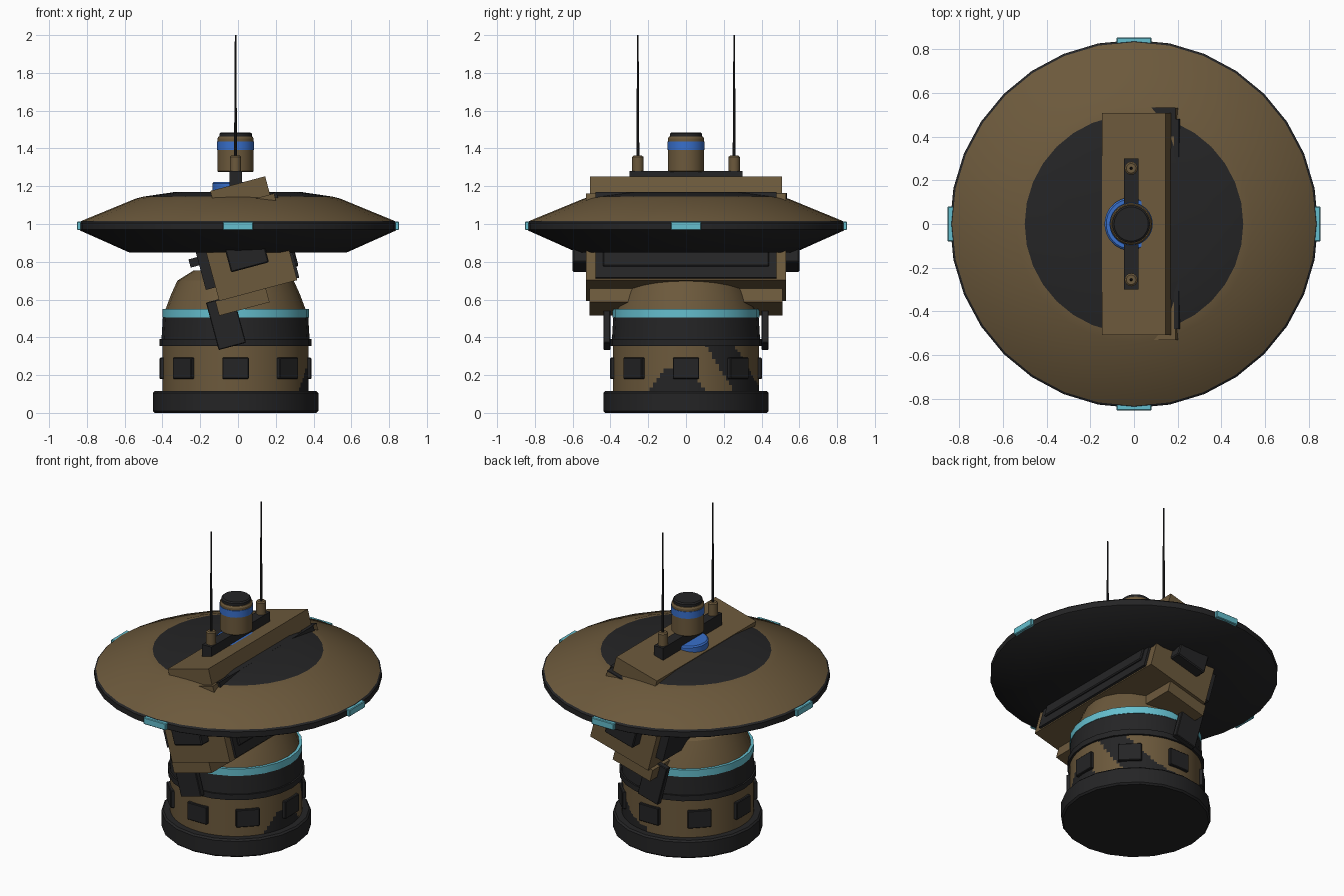
import bpy, bmesh, math
from mathutils import Matrix, Vector

if "Cube" in bpy.data.objects:
    bpy.data.objects.remove(bpy.data.objects["Cube"], do_unlink=True)


def material(name, rgb):
    m = bpy.data.materials.new(name)
    m.use_nodes = True
    m.diffuse_color = (*rgb, 1)
    bsdf = m.node_tree.nodes["Principled BSDF"]
    bsdf.inputs["Base Color"].default_value = (*rgb, 1)
    bsdf.inputs["Roughness"].default_value = 0.7
    return m


BROWN = material("olive brown", (0.15, 0.1, 0.045))
BLACK = material("matte black", (0.018, 0.018, 0.019))
CYAN = material("light cyan", (0.13, 0.52, 0.62))
BLUE = material("signal blue", (0.04, 0.16, 0.6))
AXIS = -0.013                      # x of the turret and mast axis
TILT = Matrix.Translation((0, 0, 0.8)) @ Matrix.Rotation(-math.radians(15), 4, 'Y')


def finish(name, bm, mats):
    bmesh.ops.recalc_face_normals(bm, faces=bm.faces)
    for f in bm.faces:
        f.smooth = True
    me = bpy.data.meshes.new(name)
    bm.to_mesh(me)
    bm.free()
    for m in mats:
        me.materials.append(m)
    me.set_sharp_from_angle(angle=math.radians(28))
    ob = bpy.data.objects.new(name, me)
    bpy.context.collection.objects.link(ob)
    return ob


def lathe(name, profile, mats, sides=32, x=AXIS, y=0, bands=None, rule=None):
    """Turn a (radius, z) profile; bands gives a material index per strip."""
    bm = bmesh.new()
    rings = []
    for r, z in profile:
        rings.append([bm.verts.new((x + r * math.cos(i * math.tau / sides),
                                    y + r * math.sin(i * math.tau / sides), z))
                      for i in range(sides)])
    for k, (a, b) in enumerate(zip(rings, rings[1:])):
        for i in range(sides):
            j = (i + 1) % sides
            f = bm.faces.new((a[i], a[j], b[j], b[i]))
            f.material_index = bands[k] if bands else 0
            if rule and rule(f.calc_center_median()):
                f.material_index = 1
    bm.faces.new(rings[0][::-1]).material_index = bands[0] if bands else 0
    bm.faces.new(rings[-1]).material_index = bands[-1] if bands else 0
    return finish(name, bm, mats)


def box(name, xs, ys, zs, mat, matrix=Matrix(), bevel=0.0):
    """Box between the given limits, placed by a matrix."""
    bm = bmesh.new()
    bmesh.ops.create_cube(bm, size=1)
    for v in bm.verts:
        v.co = Vector([(a + b) / 2 + c * (b - a) for c, (a, b) in zip(v.co, (xs, ys, zs))])
    if bevel:
        bmesh.ops.bevel(bm, geom=bm.edges[:], offset=bevel, segments=1, affect='EDGES')
    bm.transform(matrix)
    return finish(name, bm, [mat])


def both_ends(name, xs, ys, zs, mat, matrix=Matrix(), bevel=0.0):
    box(name + "_front", xs, (-ys[1], -ys[0]), zs, mat, matrix, bevel)
    box(name + "_back", xs, ys, zs, mat, matrix, bevel)


def camouflage(p):
    """Two dark patches painted on the left side of the drum."""
    if p.x < 0:
        return False
    low = p.z < 0.24 and abs(p.y + 0.045) < 0.15 - 0.75 * (p.z - 0.12)
    high = abs(p.y - 0.18 - 0.6 * (0.36 - p.z)) < 0.075
    return low or high


# Turret base and drum
lathe("base_ring", [(0.428, 0), (0.438, 0.01), (0.438, 0.105), (0.428, 0.115)], [BLACK], 20)
rows = [(0.387, 0.11 + 0.0125 * k) for k in range(21)]
lathe("drum", rows, [BROWN, BLACK], 120, rule=camouflage)
lathe("drum_collar", [(0.402, 0.355), (0.402, 0.39), (0.392, 0.39), (0.385, 0.505)], [BLACK], 24)
lathe("light_band", [(0.388, 0.505), (0.388, 0.55)], [CYAN], 24)
lathe("shoulder", [(0.372, 0.545), (0.34, 0.63), (0.308, 0.7), (0.22, 0.755)], [BROWN], 24)
for i in range(8):
    spin = Matrix.Translation((AXIS, 0, 0)) @ Matrix.Rotation(i * math.tau / 8, 4, 'Z')
    box(f"drum_panel_{i + 1}", (0.36, 0.402), (-0.07, 0.07), (0.18, 0.292), BLACK, spin, 0.004)

# Large dish
lathe("dish", [(0.577, 0.85), (0.835, 0.965), (0.842, 0.97), (0.842, 1.005), (0.832, 1.015),
               (0.54, 1.135), (0.5, 1.145), (0.33, 1.17)],
      [BROWN, BLACK], 32, 0, bands=[1, 1, 1, 1, 0, 0, 1])
for i in range(4):
    spin = Matrix.Rotation(i * math.tau / 4, 4, 'Z')
    box(f"rim_light_{i + 1}", (0.8, 0.853), (-0.08, 0.08), (0.968, 1.012), CYAN, spin, 0.004)

# Tilted housing passing through the dish
box("housing", (-0.15, 0.278), (-0.53, 0.53), (-0.175, 0.3), BROWN, TILT)
box("left_panel", (0.27, 0.292), (-0.48, 0.48), (-0.165, 0.305), BLACK, TILT)
box("left_panel_frame", (0.28, 0.304), (-0.44, 0.44), (-0.105, 0.2), BLACK, TILT, 0.006)
box("right_panel", (-0.203, -0.14), (-0.48, 0.48), (-0.1, 0.2), BLACK, TILT)
box("right_panel_rail", (-0.25, -0.19), (-0.3, 0.3), (0.035, 0.08), BLACK, TILT)
box("housing_dark_patch", (0.1, 0.277), (0.4, 0.534), (0.296, 0.303), BLACK, TILT)
both_ends("end_plug", (-0.05, 0.158), (0.52, 0.6), (-0.045, 0.12), BLACK, TILT, 0.006)
box("lower_slab", (-0.17, 0.106), (-0.51, 0.51), (-0.25, -0.17), BROWN, TILT)
both_ends("side_leg", (-0.22, -0.07), (0.4, 0.437), (-0.425, -0.165), BLACK, TILT, 0.004)
box("top_beam", (-0.045, 0.256), (-0.507, 0.507), (0.3, 0.4), BROWN, TILT)

# Mast head on the beam
lathe("mast_foot", [(0.122, 1.15), (0.122, 1.215), (0.114, 1.223)], [BLUE], 32)
box("antenna_bar", (AXIS - 0.033, AXIS + 0.033), (-0.3, 0.3), (1.19, 1.28), BLACK)
lathe("sensor_head", [(0.09, 1.275), (0.096, 1.281), (0.096, 1.452), (0.09, 1.462)], [BROWN], 32)
lathe("sensor_band", [(0.099, 1.393), (0.099, 1.437)], [BLUE], 32)
lathe("sensor_cap", [(0.086, 1.455), (0.086, 1.478), (0.078, 1.485)], [BLACK], 32)
for side, y in (("front", -0.255), ("back", 0.255)):
    lathe("antenna_socket_" + side, [(0.03, 1.275), (0.03, 1.355), (0.022, 1.362)],
          [BROWN], 16, y=y)
    lathe("antenna_" + side, [(0.008, 1.35), (0.004, 2.0)], [BLACK], 8, y=y)
